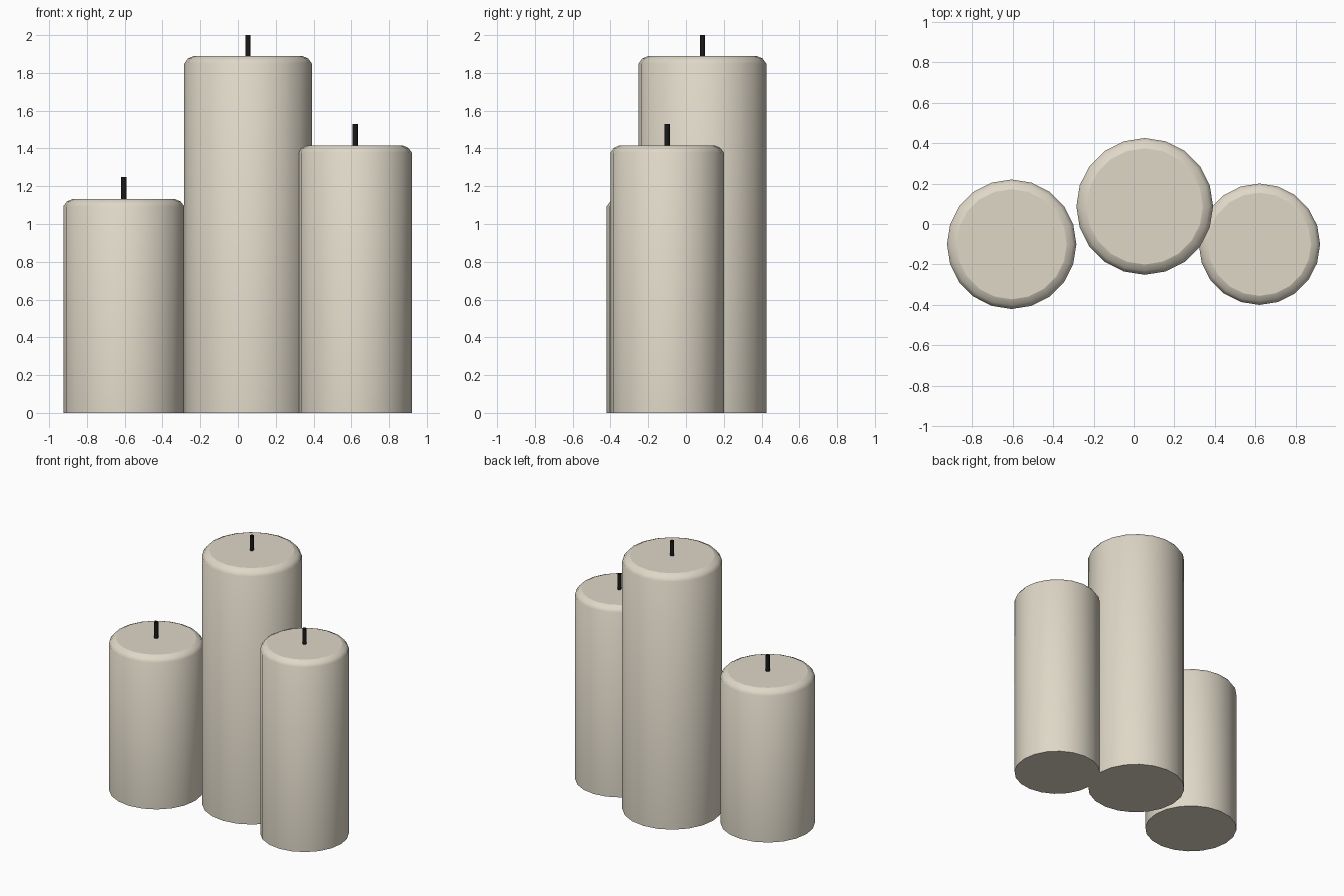
import bpy, bmesh, math

if "Cube" in bpy.data.objects:
    bpy.data.objects.remove(bpy.data.objects["Cube"])


def material(name, rgb):
    m = bpy.data.materials.new(name)
    m.diffuse_color = (*rgb, 1.0)
    m.use_nodes = True
    m.node_tree.nodes["Principled BSDF"].inputs["Base Color"].default_value = m.diffuse_color
    return m


WAX = material("cream_wax", (0.74, 0.685, 0.575))
WICK = material("black_wick", (0.01, 0.01, 0.01))


def lathe(name, profile, sides, loc, mat, caps):
    """Revolve (radius, z) points round z; caps close both ends with flat faces."""
    bm = bmesh.new()
    rings = []
    for r, z in profile:
        rings.append([bm.verts.new((r * math.cos(2 * math.pi * i / sides),
                                    r * math.sin(2 * math.pi * i / sides), z))
                      for i in range(sides)])
    for a, b in zip(rings, rings[1:]):
        for i in range(sides):
            j = (i + 1) % sides
            bm.faces.new((a[i], a[j], b[j], b[i])).smooth = True
    if caps:
        for ring in (rings[0][::-1], rings[-1]):
            face = bm.faces.new(ring)
            for e in face.edges:
                e.smooth = False
    me = bpy.data.meshes.new(name)
    bm.to_mesh(me)
    bm.free()
    me.materials.append(mat)
    ob = bpy.data.objects.new(name, me)
    ob.location = loc
    bpy.context.collection.objects.link(ob)
    return ob


# name, x, y, radius, wax height, wick top
CANDLES = [
    ("short", -0.605, -0.10, 0.32, 1.132, 1.25),
    ("tall", 0.053, 0.087, 0.338, 1.89, 2.0),
    ("medium", 0.62, -0.10, 0.30, 1.415, 1.53),
]

for name, x, y, r, h, top in CANDLES:
    # wax pillar with a rounded shoulder
    b = 0.15 * r
    lathe(name + "_candle",
          [(r, 0), (r, h - 0.8 * b), (r - 0.38 * b, h - 0.28 * b), (r - b, h)],
          20, (x, y, 0), WAX, True)
    # thin open tube as wick
    lathe(name + "_wick", [(0.014, h - 0.01), (0.014, top)], 8, (x, y, 0), WICK, False)
